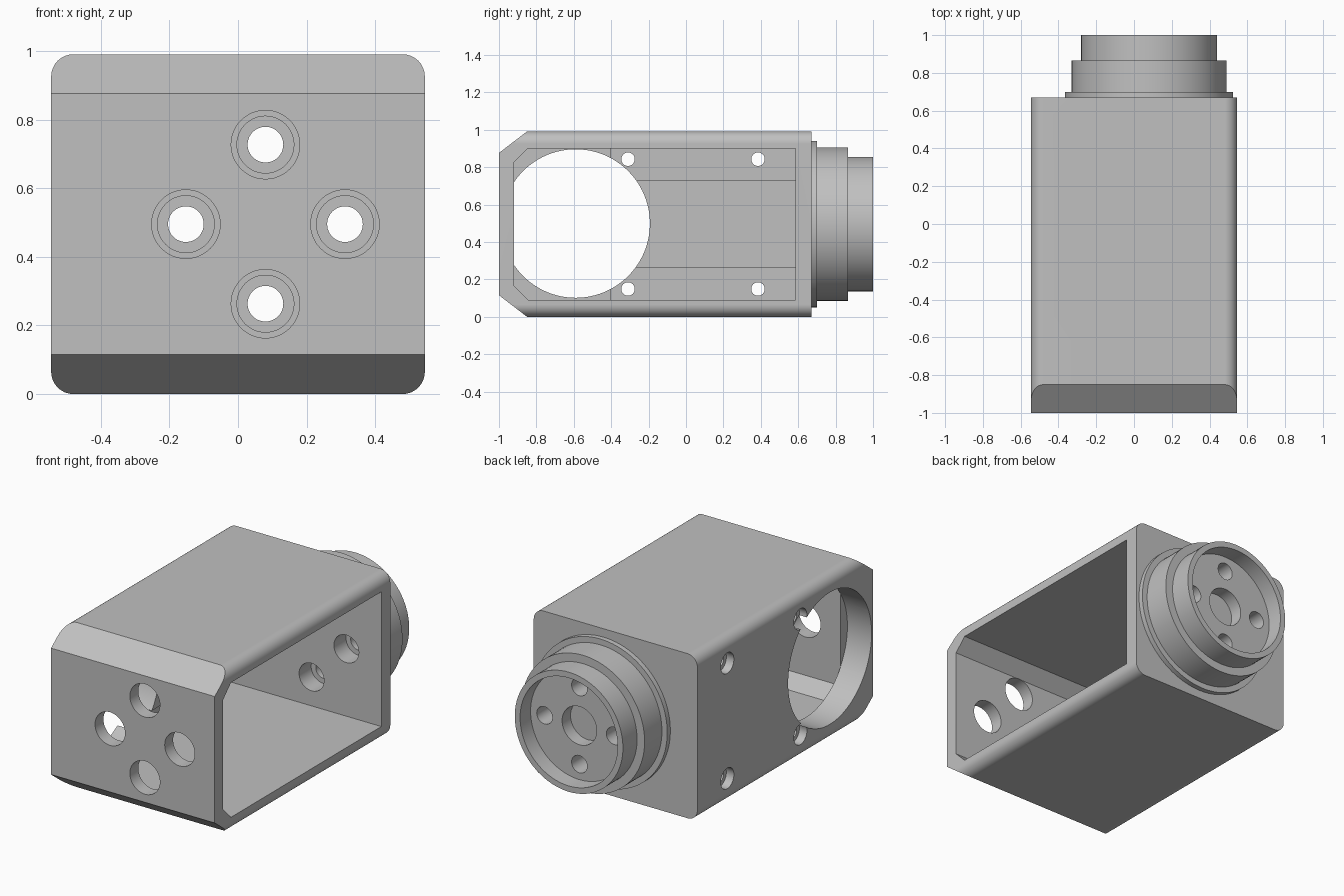
import bpy, bmesh, math
from mathutils import Vector

if "Cube" in bpy.data.objects:
    bpy.data.objects.remove(bpy.data.objects["Cube"], do_unlink=True)

grey = bpy.data.materials.new("light_grey")
grey.use_nodes = True
grey.diffuse_color = (0.53, 0.53, 0.53, 1)
grey.node_tree.nodes["Principled BSDF"].inputs["Base Color"].default_value = grey.diffuse_color

HALF_W, HEIGHT, FRONT, BACK = 0.545, 0.991, -1.0, 0.67
CX, CZ = 0.08, HEIGHT / 2          # axis of the round mount
IN_X, IN_FRONT, IN_BACK = -0.385, -0.92, 0.585


def prism(name, points, axis, start, end):
    """Extrude a 2D outline along x (points are y, z) or y (points are x, z)."""
    place = (lambda p, t: Vector((t, p[0], p[1]))) if axis == "x" else (lambda p, t: Vector((p[0], t, p[1])))
    bm = bmesh.new()
    rings = [[bm.verts.new(place(p, t)) for p in points] for t in (start, end)]
    for ring in rings:
        bm.faces.new(ring)
    n = len(points)
    for i in range(n):
        j = (i + 1) % n
        bm.faces.new((rings[0][i], rings[0][j], rings[1][j], rings[1][i]))
    bmesh.ops.recalc_face_normals(bm, faces=bm.faces)
    mesh = bpy.data.meshes.new(name)
    bm.to_mesh(mesh)
    bm.free()
    mesh.materials.append(grey)
    obj = bpy.data.objects.new(name, mesh)
    bpy.context.collection.objects.link(obj)
    return obj


def circle(u, v, r, n=48):
    return [(u + r * math.cos(2 * math.pi * i / n), v + r * math.sin(2 * math.pi * i / n)) for i in range(n)]


def rect(u0, u1, v0, v1):
    return [(u0, v0), (u1, v0), (u1, v1), (u0, v1)]


def rounded_rect(u0, u1, v0, v1, r, steps=8):
    corners = [(u1 - r, v1 - r), (u0 + r, v1 - r), (u0 + r, v0 + r), (u1 - r, v0 + r)]
    pts = []
    for k, (u, v) in enumerate(corners):
        for i in range(steps + 1):
            a = math.pi / 2 * (k + i / steps)
            pts.append((u + r * math.cos(a), v + r * math.sin(a)))
    return pts


def front_chamfered(y0, y1, z0, z1, dy, dz):
    return [(y0, z0 + dz), (y0 + dy, z0), (y1, z0), (y1, z1), (y0 + dy, z1), (y0, z1 - dz)]


def combine(target, tool, operation="DIFFERENCE"):
    mod = target.modifiers.new("combine", "BOOLEAN")
    mod.operation, mod.solver, mod.object = operation, "EXACT", tool
    bpy.ops.object.select_all(action="DESELECT")
    bpy.context.view_layer.objects.active = target
    target.select_set(True)
    bpy.ops.object.modifier_apply(modifier=mod.name)
    bpy.data.objects.remove(tool, do_unlink=True)


# Outer shell: rounded long edges, sloped front top and bottom
housing = prism("camera_housing", rounded_rect(-HALF_W, HALF_W, 0, HEIGHT, 0.065), "y", FRONT, BACK)
combine(housing, prism("slopes", front_chamfered(FRONT, 0.9, 0, HEIGHT, 0.15, 0.115), "x", -0.8, 0.8), "INTERSECT")

# Stepped round mount on the back
for radius, end in ((0.445, 0.70), (0.41, 0.865), (0.36, 1.0)):
    combine(housing, prism("mount_step", circle(CX, CZ, radius, 96), "y", 0.63, end), "UNION")

# Main cavity, open on the left side
combine(housing, prism("cavity", front_chamfered(IN_FRONT, IN_BACK, 0.09, HEIGHT - 0.09, 0.075, 0.075),
                       "x", IN_X, 0.8))

# Large window through the thick side wall
combine(housing, prism("side_window", circle(-0.59, CZ + 0.003, 0.397, 96), "x", -0.8, IN_X + 0.001))

# Recessed strips inside the thick wall, with counterbored screw holes
for side in (-1, 1):
    z0, z1 = sorted((CZ + side * 0.2325, CZ + side * 0.4055))
    combine(housing, prism("strip", rect(-0.405, IN_BACK, z0, z1), "x", IN_X - 0.08, IN_X + 0.05))
    for y in (-0.31, 0.385):
        z = CZ + side * 0.347
        combine(housing, prism("counterbore", circle(y, z, 0.062, 32), "x", -0.8, -0.495))
        combine(housing, prism("screw_hole", circle(y, z, 0.036, 32), "x", -0.6, IN_X + 0.05))

# Dished end of the mount with a blind centre hole
combine(housing, prism("dish", circle(CX, CZ, 0.325, 96), "y", 0.9, 1.1))
combine(housing, prism("centre_hole", circle(CX, CZ, 0.115), "y", 0.82, 1.1))

# Four front access holes lined up with four stepped holes in the back
for dx, dz in ((1, 0), (-1, 0), (0, 1), (0, -1)):
    x, z = CX + 0.232 * dx, CZ + 0.232 * dz
    for radius, start, end in ((0.10, -1.2, -0.85), (0.083, 0.5, 0.7), (0.052, 0.6, 1.1)):
        combine(housing, prism("bolt_hole", circle(x, z, radius), "y", start, end))

# Smooth curves, flat faces
bpy.ops.object.select_all(action="DESELECT")
bpy.context.view_layer.objects.active = housing
housing.select_set(True)
bpy.ops.object.shade_smooth_by_angle(angle=math.radians(25))
weighted = housing.modifiers.new("flat_faces", "WEIGHTED_NORMAL")
weighted.keep_sharp = True
